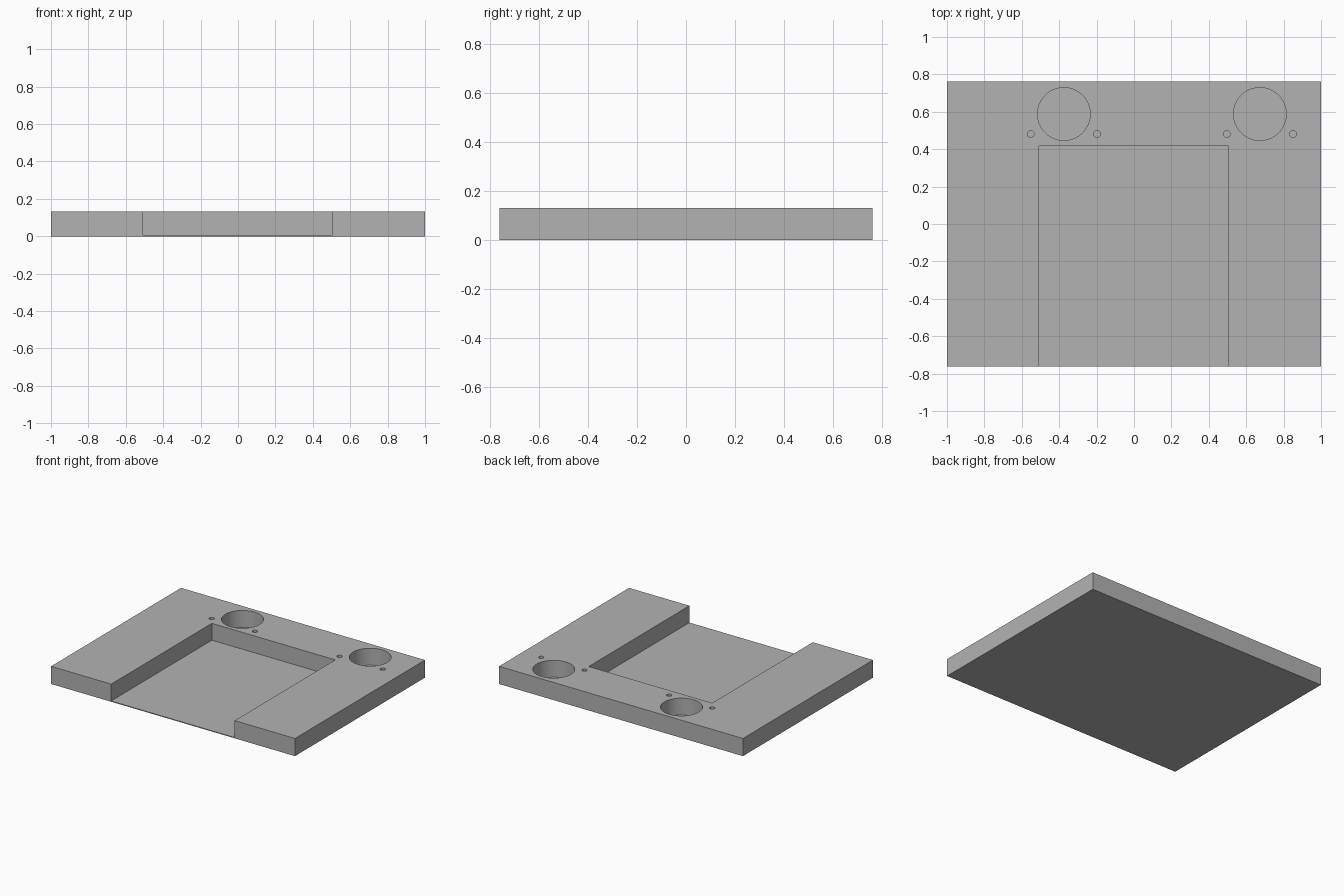
import bpy, math

if "Cube" in bpy.data.objects:
    bpy.data.objects.remove(bpy.data.objects["Cube"])

W, D, H = 2.0, 1.522, 0.131   # plate size
FLOOR = 0.006                 # thin sheet left under every recess

grey = bpy.data.materials.new("plain grey")
grey.diffuse_color = (0.45, 0.45, 0.45, 1)
grey.use_nodes = True
grey.node_tree.nodes["Principled BSDF"].inputs["Base Color"].default_value = grey.diffuse_color


def box(name, x0, x1, y0, y1, z0, z1):
    bpy.ops.mesh.primitive_cube_add(
        size=1, location=((x0 + x1) / 2, (y0 + y1) / 2, (z0 + z1) / 2))
    ob = bpy.context.object
    ob.name = name
    ob.scale = (x1 - x0, y1 - y0, z1 - z0)
    bpy.ops.object.transform_apply(location=True, rotation=False, scale=True)
    ob.data.materials.append(grey)
    return ob


def bore(name, x, y, r, sides):
    top = H + 0.1
    bpy.ops.mesh.primitive_cylinder_add(
        vertices=sides, radius=r, depth=top - FLOOR,
        location=(x, y, (top + FLOOR) / 2))
    ob = bpy.context.object
    ob.name = name
    ob.data.materials.append(grey)
    return ob


# Main plate
plate = box("base_plate", -W / 2, W / 2, -D / 2, D / 2, 0, H)

# Open-fronted pocket
cutters = [box("pocket_cutter", -0.507, 0.505, -D / 2 - 0.1, 0.418, FLOOR, H + 0.1)]

# Two round wells, each with a pair of small pin holes
for x in (-0.375, 0.673):
    cutters.append(bore("well_cutter", x, 0.588, 0.141, 64))
    for side in (-1, 1):
        cutters.append(bore("pin_hole_cutter", x + side * 0.177, 0.481, 0.018, 24))

# Cut the recesses, then drop the cutters
for c in cutters:
    mod = plate.modifiers.new("recess", 'BOOLEAN')
    mod.operation = 'DIFFERENCE'
    mod.solver = 'EXACT'
    mod.object = c
    c.hide_render = True
bpy.ops.object.select_all(action='DESELECT')
plate.select_set(True)
bpy.context.view_layer.objects.active = plate
for mod in list(plate.modifiers):
    bpy.ops.object.modifier_apply(modifier=mod.name)
for c in cutters:
    bpy.data.objects.remove(c, do_unlink=True)

# Smooth bores, sharp edges
bpy.ops.object.shade_smooth_by_angle(angle=math.radians(30))
